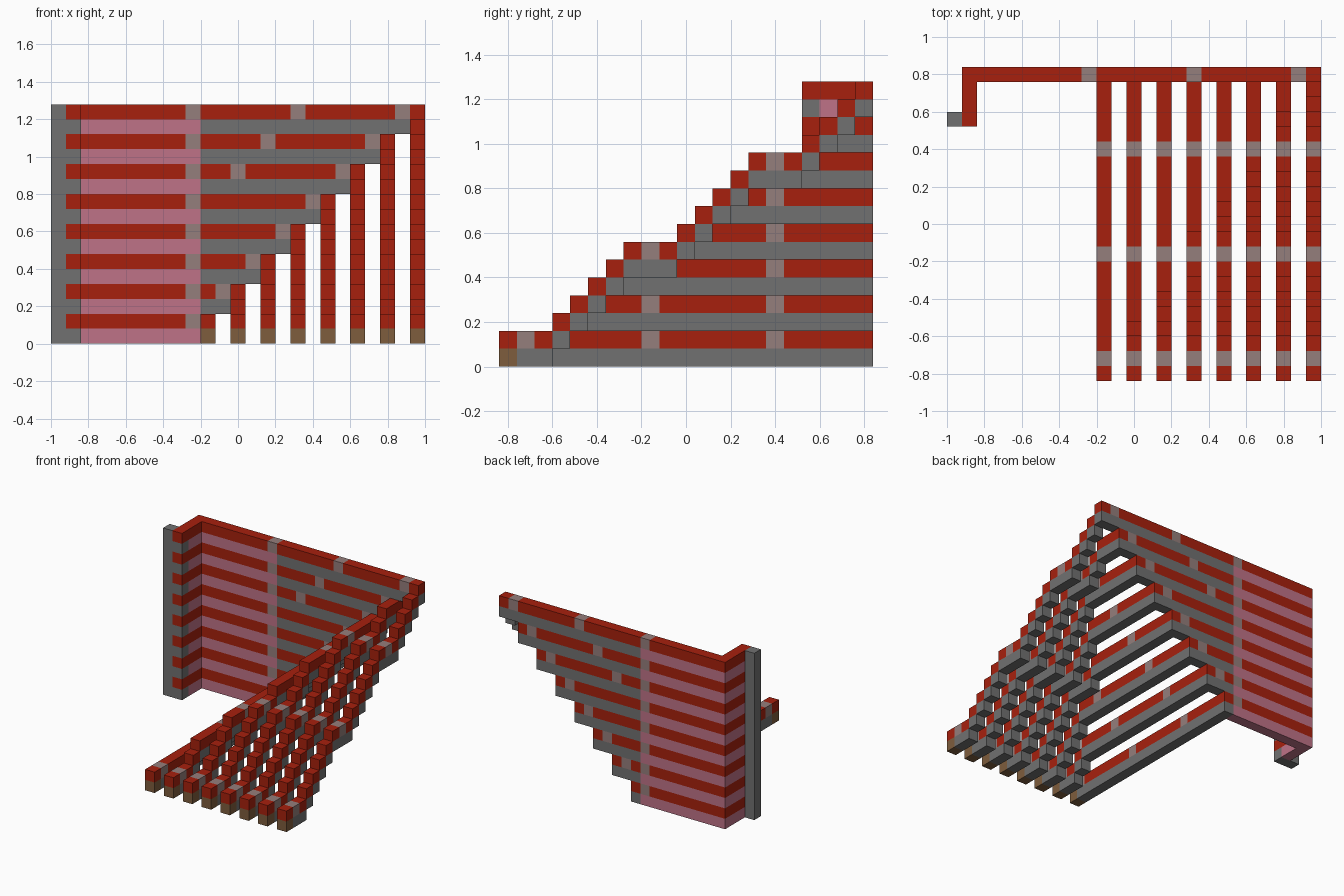
import bpy
import bmesh
from mathutils import Vector

U = 0.08                              # block size
ORIGIN = Vector((-1.0, -0.84, 0.0))   # corner of the block grid
BACK = 20                             # grid row of the back wall
FLIGHTS = 8

if "Cube" in bpy.data.objects:
    bpy.data.objects.remove(bpy.data.objects["Cube"], do_unlink=True)


def material(name, rgb):
    mat = bpy.data.materials.new(name)
    mat.use_nodes = True
    color = (*rgb, 1.0)
    mat.diffuse_color = color
    mat.node_tree.nodes["Principled BSDF"].inputs["Base Color"].default_value = color
    return mat


RED, GREY, MAUVE, PINK, BROWN = range(5)
MATERIALS = [
    material("brick red", (0.39, 0.0145, 0.004)),
    material("stone grey", (0.165, 0.165, 0.165)),
    material("dusty mauve", (0.30, 0.21, 0.20)),
    material("pink", (0.52, 0.17, 0.245)),
    material("brown", (0.21, 0.11, 0.047)),
]


def flight(k):
    """Stair with landings that levels off into a beam reaching the wall."""
    cells = {}
    i = 10 + 2 * k
    for j in range(BACK):
        stair_top = 2 + 5 * (j // 7) + max(0, j % 7 - 2)
        top = min(stair_top, 2 * k + 2)
        cells[i, j, top - 1] = MAUVE if j % 7 == 1 else RED
        cells[i, j, top - 2] = BROWN if j == 0 else GREY
    return cells


def wall():
    """Courses that each reach as far as their own flight of stairs."""
    cells = {}
    for k in range(FLIGHTS):
        joints = {9, 9 + 2 * k}
        if k > 4:
            joints.add(2 + 2 * k)
        for i in range(1, 11 + 2 * k):
            cells[i, BACK, 2 * k] = PINK if i < 10 else GREY
            cells[i, BACK, 2 * k + 1] = MAUVE if i in joints else RED
    return cells


def wall_return():
    """Short end wall turning towards the front."""
    cells = {}
    for z in range(2 * FLIGHTS):
        for j in range(17, BACK):
            cells[1, j, z] = RED if z % 2 else (GREY if j == 17 else PINK)
    return cells


parts = {
    "back_wall": wall(),
    "wall_return": wall_return(),
    "corner_post": {(0, 17, z): GREY for z in range(2 * FLIGHTS)},
}
for k in range(FLIGHTS):
    parts[f"stair_flight_{k + 1}"] = flight(k)

solid = set().union(*parts.values())


def build(name, cells):
    """Skin a set of blocks, leaving out faces hidden between blocks."""
    bm = bmesh.new()
    corners = {}

    def vert(p):
        if p not in corners:
            corners[p] = bm.verts.new(ORIGIN + U * Vector(p))
        return corners[p]

    for cell, mat in cells.items():
        for axis in range(3):
            b, c = (axis + 1) % 3, (axis + 2) % 3
            for side in (0, 1):
                neighbour = list(cell)
                neighbour[axis] += 2 * side - 1
                if tuple(neighbour) in solid:
                    continue
                quad = []
                for db, dc in ((0, 0), (1, 0), (1, 1), (0, 1)):
                    p = list(cell)
                    p[axis] += side
                    p[b] += db
                    p[c] += dc
                    quad.append(vert(tuple(p)))
                face = bm.faces.new(quad if side else quad[::-1])
                face.material_index = mat
    # Merge flat runs of one colour into single faces
    bmesh.ops.dissolve_limit(bm, angle_limit=0.01, verts=bm.verts[:],
                             edges=bm.edges[:], delimit={'MATERIAL'})
    mesh = bpy.data.meshes.new(name)
    bm.to_mesh(mesh)
    bm.free()
    for mat in MATERIALS:
        mesh.materials.append(mat)
    bpy.context.collection.objects.link(bpy.data.objects.new(name, mesh))


for name, cells in parts.items():
    build(name, cells)
